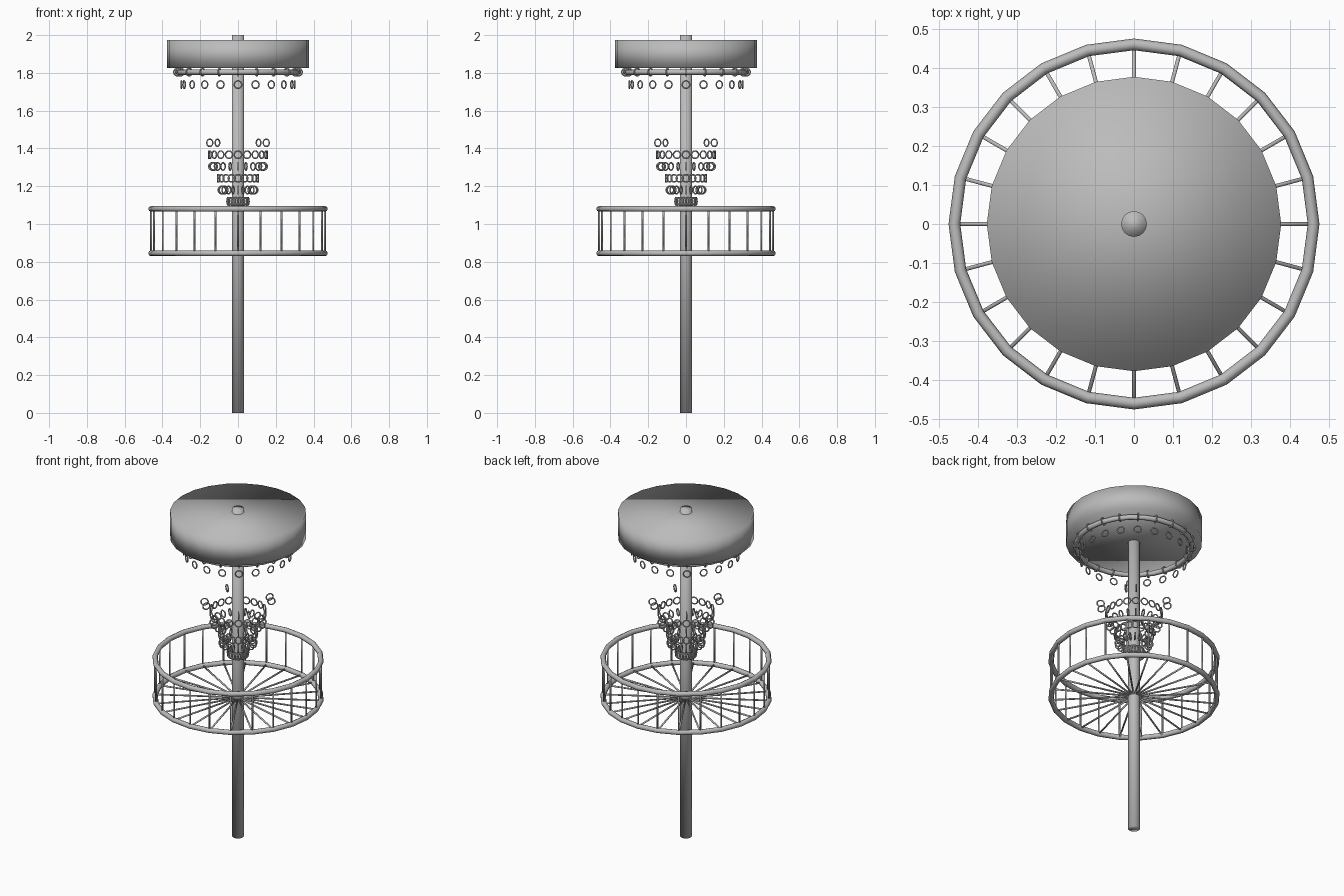
import bpy
import math
from math import pi, cos, sin

if "Cube" in bpy.data.objects:
    bpy.data.objects.remove(bpy.data.objects["Cube"], do_unlink=True)

steel = bpy.data.materials.new("grey_steel")
steel.use_nodes = True
GREY = (0.5, 0.5, 0.5, 1)
steel.diffuse_color = GREY
steel.node_tree.nodes["Principled BSDF"].inputs["Base Color"].default_value = GREY


def finish(name):
    ob = bpy.context.object
    ob.name = name
    ob.data.materials.append(steel)
    bpy.ops.object.shade_smooth()
    return ob


def cylinder(name, radius, bottom, top, sides):
    bpy.ops.mesh.primitive_cylinder_add(vertices=sides, radius=radius, depth=top - bottom,
                                        location=(0, 0, (bottom + top) / 2))
    return finish(name)


def ring(name, major, minor, z, segments=24, sides=8):
    bpy.ops.mesh.primitive_torus_add(major_radius=major, minor_radius=minor, location=(0, 0, z),
                                     major_segments=segments, minor_segments=sides)
    return finish(name)


def place(source, name, location, rotation):
    ob = bpy.data.objects.new(name, source.data)
    ob.location, ob.rotation_euler = location, rotation
    bpy.context.collection.objects.link(ob)


# Pole and chain cover
cylinder("pole", 0.033, 0, 2, 16)
cylinder("chain_cover", 0.377, 1.825, 1.975, 24)
ring("chain_hanger_ring", 0.32, 0.015, 1.804)

# Basket rims, upright bars and floor spokes
RIM, LOW, HIGH = 0.46, 0.845, 1.08
ring("basket_top_rim", RIM, 0.015, HIGH)
ring("basket_bottom_rim", RIM, 0.015, LOW)
BARS = 24
bar = cylinder("basket_bar", 0.005, -(HIGH - LOW) / 2, (HIGH - LOW) / 2, 8)
spoke = cylinder("basket_spoke", 0.005, -RIM / 2, RIM / 2, 8)
for i in range(BARS):
    a = 2 * pi * i / BARS
    place(bar, "basket_bar", (RIM * cos(a), RIM * sin(a), (LOW + HIGH) / 2), (0, 0, a))
    place(spoke, "basket_spoke", (RIM / 2 * cos(a), RIM / 2 * sin(a), LOW), (0, pi / 2, a))

# Chain links, alternating between radial and tangential planes
CHAINS = 20
link = ring("chain_link", 0.02, 0.004, 0, 14, 6)


def link_row(radius, z, radial, chains=range(CHAINS)):
    for i in chains:
        a = 2 * pi * i / CHAINS
        turn = (pi / 2, 0, a) if radial else (pi / 2, 0, a + pi / 2)
        place(link, "chain_link", (radius * cos(a), radius * sin(a), z), turn)


link_row(0.32, 1.804, True)
link_row(0.30, 1.738, False)
link_row(0.185, 1.43, True, [i for i in range(CHAINS) if i % 5 in (2, 3)])
for radius, z, radial in ((0.155, 1.367, False), (0.135, 1.305, True), (0.107, 1.242, False),
                          (0.085, 1.18, True), (0.055, 1.12, False)):
    link_row(radius, z, radial)

# The pattern pieces have served their purpose
for ob in (bar, spoke, link):
    bpy.data.objects.remove(ob, do_unlink=True)
